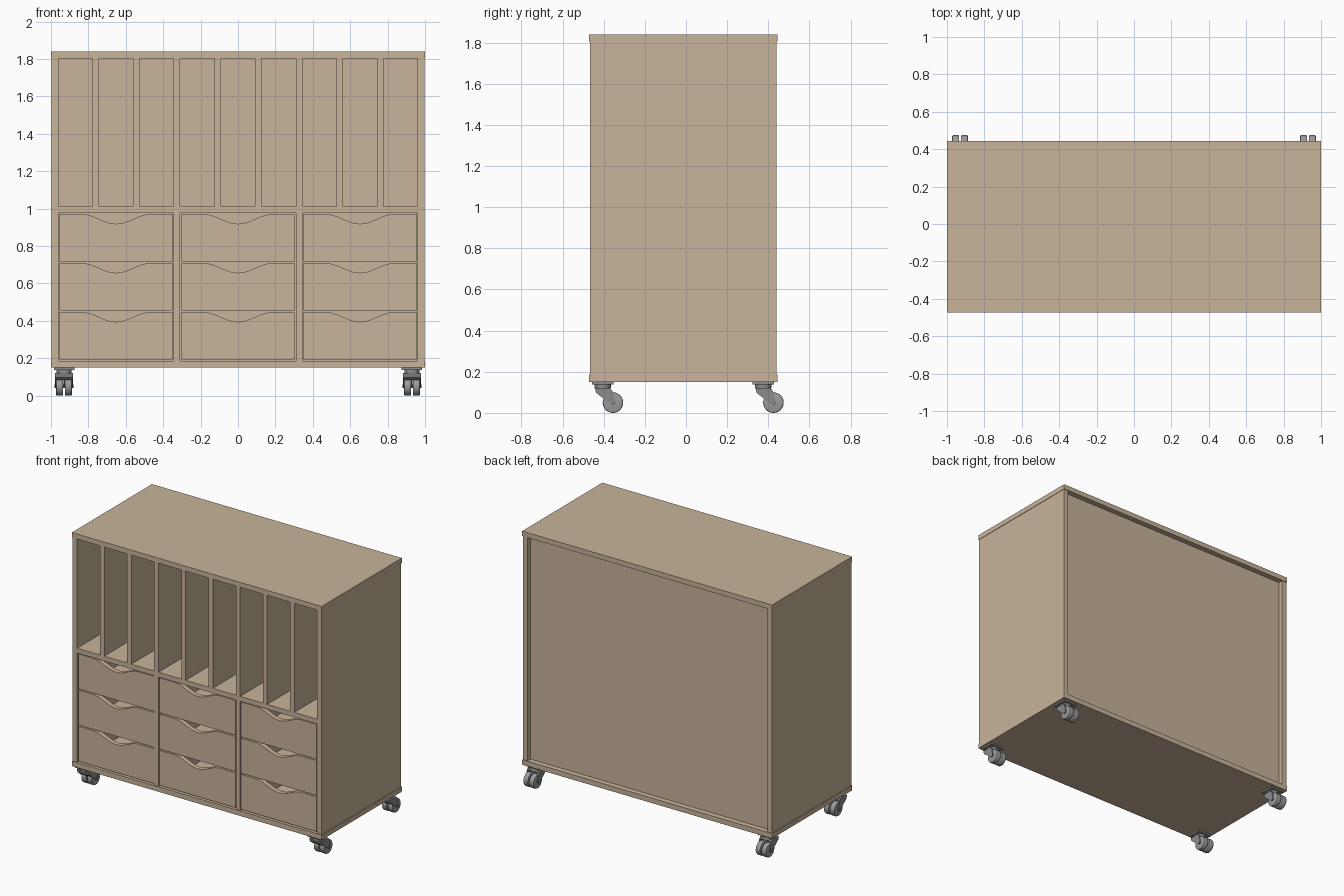
import bpy
import bmesh
import math
from mathutils import Matrix, Vector

cube = bpy.data.objects.get("Cube")
if cube:
    bpy.data.objects.remove(cube, do_unlink=True)


def material(name, rgb):
    m = bpy.data.materials.new(name)
    m.use_nodes = True
    m.diffuse_color = (*rgb, 1)
    m.node_tree.nodes["Principled BSDF"].inputs["Base Color"].default_value = (*rgb, 1)
    return m


WOOD = material("light wood", (0.578, 0.456, 0.323))
WHEEL = material("wheel grey", (0.33, 0.33, 0.33))
METAL = material("bracket grey", (0.26, 0.26, 0.265))


def finish(bm, name, mat, smooth=False):
    bmesh.ops.recalc_face_normals(bm, faces=bm.faces)
    mesh = bpy.data.meshes.new(name)
    bm.to_mesh(mesh)
    bm.free()
    mesh.materials.append(mat)
    ob = bpy.data.objects.new(name, mesh)
    bpy.context.collection.objects.link(ob)
    if smooth:
        bpy.ops.object.select_all(action='DESELECT')
        ob.select_set(True)
        bpy.context.view_layer.objects.active = ob
        bpy.ops.object.shade_smooth_by_angle(angle=math.radians(35))
    return ob


def add_box(bm, x, y, z):
    """Box from (min, max) pairs."""
    size = [b - a for a, b in (x, y, z)]
    mid = [(a + b) / 2 for a, b in (x, y, z)]
    bmesh.ops.create_cube(bm, size=1, matrix=Matrix.Translation(mid) @ Matrix.Diagonal((*size, 1)))


def box(name, x, y, z, mat=WOOD):
    bm = bmesh.new()
    add_box(bm, x, y, z)
    return finish(bm, name, mat)


def add_prism(bm, points, direction):
    """Closed outline pushed along a direction."""
    face = bm.faces.new([bm.verts.new(p) for p in points])
    out = bmesh.ops.extrude_face_region(bm, geom=[face], use_keep_orig=True)
    verts = [g for g in out["geom"] if isinstance(g, bmesh.types.BMVert)]
    bmesh.ops.translate(bm, verts=verts, vec=Vector(direction))


def cylinder(name, centre, radius, length, mat, axis='Z', bevel=0.0):
    bm = bmesh.new()
    rot = Matrix.Rotation(math.pi / 2, 4, 'Y') if axis == 'X' else Matrix()
    bmesh.ops.create_cone(bm, cap_ends=True, segments=32, radius1=radius, radius2=radius,
                          depth=length, matrix=Matrix.Translation(centre) @ rot)
    if bevel:
        rims = [e for e in bm.edges if any(len(f.verts) > 4 for f in e.link_faces)]
        bmesh.ops.bevel(bm, geom=rims, offset=bevel, segments=2, profile=0.5, affect='EDGES')
    return finish(bm, name, mat, True)


# Carcass
FRONT, BACK = -0.467, 0.44
BASE, ROOF = 0.186, 1.804
PANEL = 0.39
box("top_panel", (-1, 1), (-0.472, 0.445), (ROOF, 1.84))
box("bottom_panel", (-1, 1), (-0.472, 0.445), (0.15, BASE))
for side, s in (("left", 1), ("right", -1)):
    box(side + "_side_panel", sorted((s * 0.96, s * 0.997)), (FRONT, BACK), (BASE, ROOF))
    box(side + "_partition", sorted((s * 0.309, s * 0.344)), (FRONT, PANEL), (BASE, ROOF))
box("back_panel", (-0.96, 0.96), (PANEL, 0.405), (BASE, ROOF))


# Drawer with a scooped handle in its front
def drawer(name, x0, x1, z0, z1):
    mid, half = (x0 + x1) / 2, 0.185
    y0, y1 = FRONT + 0.004, FRONT + 0.037
    outline = [(x0, y0, z0), (x1, y0, z0), (x1, y0, z1)]
    steps = 24
    for i in range(steps + 1):
        t = 1 - 2 * i / steps
        outline.append((mid + half * t, y0, z1 - 0.026 * (1 + math.cos(math.pi * t))))
    outline.append((x0, y0, z1))
    bm = bmesh.new()
    add_prism(bm, outline, (0, y1 - y0, 0))
    finish(bm, name + "_front", WOOD)
    # Open tray behind the front
    bm = bmesh.new()
    a, b, end, rim, t = x0 + 0.012, x1 - 0.012, PANEL - 0.02, z1 - 0.06, 0.018
    add_box(bm, (a, b), (y1, end), (z0 + 0.01, z0 + 0.022))
    add_box(bm, (a, a + t), (y1, end), (z0 + 0.022, rim))
    add_box(bm, (b - t, b), (y1, end), (z0 + 0.022, rim))
    add_box(bm, (a + t, b - t), (end - t, end), (z0 + 0.022, rim))
    finish(bm, name + "_tray", WOOD)


# Three bays: upright slots above, three drawers below
bays = (("right", -0.96, -0.344), ("middle", -0.309, 0.309), ("left", 0.344, 0.96))
THICK = 0.034
for bay, x0, x1 in bays:
    box(bay + "_shelf", (x0, x1), (FRONT, PANEL), (0.977, 1.012))
    slot = (x1 - x0 - 2 * THICK) / 3
    for i in range(2):
        left = x0 + slot + i * (slot + THICK)
        box(f"{bay}_slot_divider_{i + 1}", (left, left + THICK), (FRONT, PANEL), (1.012, ROOF))
    for i in range(3):
        z = 0.194 + i * 0.262
        drawer(f"{bay}_drawer_{i + 1}", x0 + 0.006, x1 - 0.006, z, z + 0.253)


# Swivel caster with twin wheels
def caster(name, x, y):
    box(name + "_plate", (x - 0.055, x + 0.055), (y - 0.053, y + 0.053), (0.138, 0.15), METAL)
    cylinder(name + "_swivel", (x, y, 0.13), 0.04, 0.018, METAL)
    wy, wz = y + 0.05, 0.05
    bm = bmesh.new()
    cheek = [(-0.038, 0.122), (0.036, 0.122), (0.05, 0.1), (0.062, 0.055),
             (0.05, 0.042), (0.035, 0.045), (-0.032, 0.098)]
    for offset, width in ((-0.049, 0.006), (-0.004, 0.008), (0.043, 0.006)):
        add_prism(bm, [(x + offset, y + p, z) for p, z in cheek], (width, 0, 0))
    # Hood joining the cheeks above the wheels
    hood = [(-0.038, 0.122), (0.036, 0.122), (0.04, 0.108), (0.0, 0.09), (-0.015, 0.084), (-0.032, 0.098)]
    add_prism(bm, [(x - 0.043, y + p, z) for p, z in hood], (0.086, 0, 0))
    finish(bm, name + "_fork", METAL)
    for side, s in (("left", 1), ("right", -1)):
        cylinder(f"{name}_{side}_wheel", (x + s * 0.0235, wy, wz), 0.05, 0.038, WHEEL, 'X', 0.006)
    cylinder(name + "_axle", (x, wy, wz), 0.01, 0.102, METAL, 'X')


for end, y in (("front", -0.405), ("back", 0.375)):
    for side, x in (("left", 0.93), ("right", -0.93)):
        caster(f"{end}_{side}_caster", x, y)
